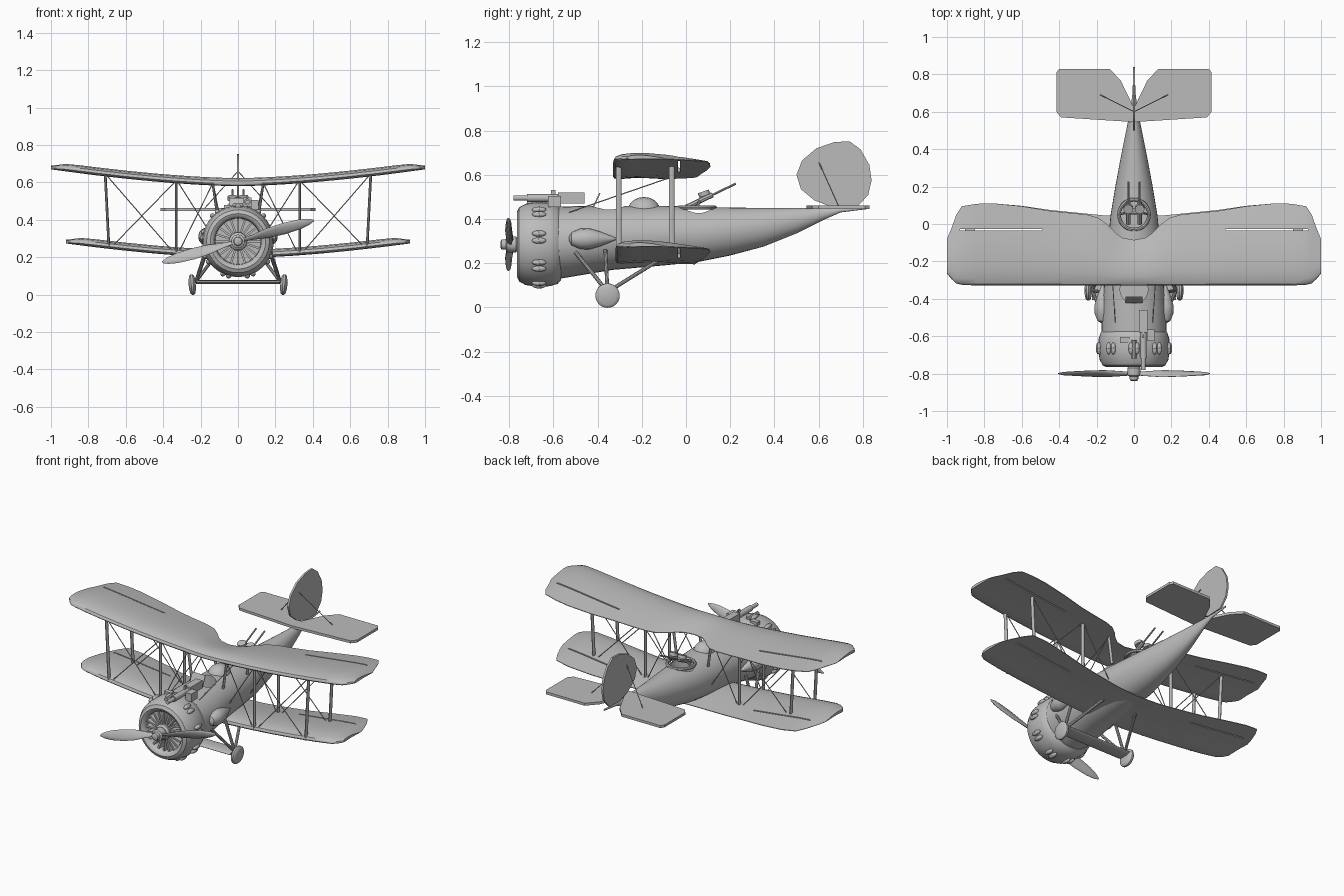
import bpy, bmesh, math
from mathutils import Vector, Matrix

cube = bpy.data.objects.get("Cube")
if cube:
    bpy.data.objects.remove(cube, do_unlink=True)

grey = bpy.data.materials.new("plain_grey")
grey.use_nodes = True
grey.diffuse_color = (0.5, 0.5, 0.5, 1)
grey.node_tree.nodes["Principled BSDF"].inputs["Base Color"].default_value = (0.5, 0.5, 0.5, 1)
parts = []


def finish(name, bm):
    bmesh.ops.recalc_face_normals(bm, faces=bm.faces)
    mesh = bpy.data.meshes.new(name)
    bm.to_mesh(mesh)
    bm.free()
    mesh.materials.append(grey)
    ob = bpy.data.objects.new(name, mesh)
    bpy.context.collection.objects.link(ob)
    parts.append(ob)
    return ob


def loft(name, rings):
    """Skin a list of equal point rings and cap both ends."""
    bm = bmesh.new()
    rows = [[bm.verts.new(p) for p in ring] for ring in rings]
    n = len(rows[0])
    for a, b in zip(rows, rows[1:]):
        for i in range(n):
            j = (i + 1) % n
            bm.faces.new((a[i], a[j], b[j], b[i]))
    bm.faces.new(rows[0])
    bm.faces.new(rows[-1])
    return finish(name, bm)


def lathe(name, profile, origin, direction, n=16, squash=(1, 1)):
    """Turn (distance, radius) pairs about a line; squash flattens the section."""
    z = Vector(direction).normalized()
    ref = Vector((1, 0, 0)) if abs(z.y) > 0.9 else Vector((0, 1, 0))
    x = ref.cross(z).normalized()
    y = z.cross(x)
    turn = [(math.cos(math.tau * i / n), math.sin(math.tau * i / n)) for i in range(n)]
    return loft(name, [[Vector(origin) + z * h + x * c * r * squash[0] + y * s * r * squash[1]
                        for c, s in turn] for h, r in profile])


def rod(name, a, b, r, n=8, squash=(1, 1)):
    d = Vector(b) - Vector(a)
    return lathe(name, [(0, r), (d.length, r)], a, d, n, squash)


def blob(name, centre, direction, length, r, n=12):
    steps = [math.pi * (i + 0.15) / 8.3 for i in range(9)]
    return lathe(name, [(-math.cos(t) * length / 2, math.sin(t) * r) for t in steps], centre, direction, n)


def box(name, centre, size, rot=None):
    bm = bmesh.new()
    m = Matrix.Translation(centre) @ (rot or Matrix()) @ Matrix.Diagonal((*size, 1))
    bmesh.ops.create_cube(bm, size=1, matrix=m)
    return finish(name, bm)


def cut(target, cutter):
    mod = target.modifiers.new("cut", "BOOLEAN")
    mod.object = cutter
    mod.solver = "EXACT"
    bpy.context.view_layer.objects.active = target
    bpy.ops.object.modifier_apply(modifier=mod.name)
    parts.remove(cutter)
    bpy.data.objects.remove(cutter, do_unlink=True)


def ring(name, centre, r, thick, rot=(0, 0, 0)):
    bpy.ops.mesh.primitive_torus_add(location=centre, rotation=rot, major_radius=r, minor_radius=thick,
                                     major_segments=28, minor_segments=8)
    ob = bpy.context.object
    ob.name = name
    ob.data.materials.append(grey)
    parts.append(ob)


# Fuselage: elliptical sections as (y, top, bottom, half width)
sections = [(-.6, .455, .125, .175), (-.45, .46, .15, .172), (-.33, .46, .17, .16), (-.1, .46, .19, .14),
            (.05, .455, .205, .125), (.2, .452, .235, .1), (.35, .45, .275, .072), (.5, .45, .335, .042),
            (.62, .45, .395, .018), (.7, .45, .43, .008), (.82, .455, .445, .004)]
fuselage = loft("fuselage", [[(w * math.cos(math.tau * i / 32), y,
                               (t + b) / 2 + (t - b) / 2 * math.sin(math.tau * i / 32)) for i in range(32)]
                             for y, t, b, w in sections])
cut(fuselage, lathe("pilot_opening", [(0, .075), (.3, .075)], (0, -.35, .36), (0, 0, 1), 24))
cut(fuselage, lathe("gunner_opening", [(0, .078), (.3, .078)], (0, .05, .34), (0, 0, 1), 24))
blob("headrest_fairing", (0, -.19, .435), (0, 1, 0), .15, .065, 20)
box("windscreen", (0, -.405, .485), (.09, .006, .07), Matrix.Rotation(-.45, 4, "X"))

# Cowling and engine
NOSE = .285
lathe("cowling", [(.06, .05), (.06, .122), (.02, .124), (.005, .135), (0, .148), (.01, .168), (.04, .184),
                  (.09, .191), (.15, .189), (.185, .178), (.2, .16)], (0, -.765, NOSE), (0, 1, 0), 40)
lathe("engine_hub", [(0, .035), (.01, .048), (.07, .05)], (0, -.765, NOSE), (0, 1, 0), 20)
for i in range(20):
    a = math.tau * i / 20
    box("engine_fin", (.084 * math.cos(a), -.725, NOSE + .084 * math.sin(a)), (.078, .04, .011),
        Matrix.Rotation(-a, 4, "Y"))
for i in range(9):
    for side in (-1, 1):
        a = math.radians(90 + 40 * i) + side * .085
        blob("cowl_bump", (.192 * math.cos(a), -.665, NOSE + .192 * math.sin(a)), (0, 1, 0), .065, .014, 10)

# Propeller: blade stations are (radius, half chord, pitch)
blade = [(.02, .012, .9), (.08, .018, .8), (.16, .031, .62), (.25, .034, .45), (.34, .028, .35),
         (.39, .018, .3), (.42, .005, .28)]
for side in (-1, 1):
    spin = Matrix.Translation((0, -.80, NOSE)) @ Matrix.Rotation(-.27 + (math.pi if side < 0 else 0), 4, "Y")
    rings = []
    for r, c, p in blade:
        pts = []
        for i in range(12):
            u, v = c * math.cos(math.tau * i / 12), min(.008, c * .5) * math.sin(math.tau * i / 12)
            pts.append(spin @ Vector((r, -u * math.sin(p) + v * math.cos(p), u * math.cos(p) + v * math.sin(p))))
        rings.append(pts)
    loft("propeller_blade", rings)
lathe("propeller_hub", [(0, .012), (.005, .022), (.025, .024), (.03, .036), (.07, .036), (.08, .025)],
      (0, -.84, NOSE), (0, 1, 0), 20)

# Wings: stations are (x, leading y, trailing y)
chord = [0, .02, .08, .2, .35, .55, .78, 1]
top = [.014, .027, .037, .043, .043, .035, .02, .004]
under = [.012, .004, 0, .002, .005, .006, .003, 0]


def wing(name, stations, base):
    full = [(-x, a, b) for x, a, b in reversed(stations) if x > 0] + stations
    rings = []
    for x, a, b in full:
        z = base + .09 * abs(x) ** 1.6
        thin = min(1, .45 + (stations[-1][0] - abs(x)) * 6)
        rings.append([(x, a + (b - a) * t, z + h * thin) for t, h in zip(chord, top)] +
                     [(x, a + (b - a) * t, z + h * thin) for t, h in reversed(list(zip(chord, under)))])
    return loft(name, rings)


upper = wing("upper_wing", [(0, -.33, -.085), (.06, -.33, -.074), (.1, -.33, -.047), (.14, -.33, -.005),
                            (.19, -.33, .033), (.25, -.33, .05), (.35, -.33, .06), (.45, -.33, .07),
                            (.6, -.33, .095), (.75, -.33, .11), (.84, -.329, .108), (.92, -.325, .095),
                            (.95, -.318, .05), (.975, -.295, -.02), (1, -.265, -.08)], .58)
lower = wing("lower_wing", [(0, -.32, .04), (.15, -.32, .045), (.3, -.32, .06), (.45, -.32, .075),
                            (.6, -.32, .097), (.75, -.32, .11), (.84, -.315, .1), (.87, -.31, .05),
                            (.9, -.29, -.02), (.92, -.26, -.08)], .195)
for side in (-1, 1):
    cut(upper, box("upper_aileron_gap", (side * .71, -.032, .65), (.44, .008, .3)))
    cut(lower, box("lower_aileron_gap", (side * .65, -.032, .26), (.4, .008, .3)))

# Tail surfaces
half = [(.39, .57), (.415, .6), (.415, .81), (.4, .83), (.13, .83), (.07, .765)]
tail = [(0, .545)] + half + [(0, .62)] + [(-x, y) for x, y in reversed(half)]
loft("tailplane", [[(x, y, z) for x, y in tail] for z in (.446, .462)])
fin = [(.67, .45), (.58, .485), (.52, .535), (.5, .6), (.525, .665), (.59, .72), (.67, .748), (.74, .752),
       (.79, .715), (.83, .645), (.84, .575), (.825, .51), (.775, .455)]
loft("rudder", [[(x, y, z) for y, z in fin] for x in (-.006, .006)])

# Struts, bracing wires, undercarriage and side pods, mirrored left and right
for s in (-1, 1):
    for y in (-.305, -.065):
        rod("outer_strut", (s * .69, y, .25), (s * .71, y, .645), .009, 10, (.8, 1.5))
        rod("inner_strut", (s * .33, y, .215), (s * .33, y, .61), .009, 10, (.8, 1.5))
        rod("cabane_strut", (s * .11, y, .42), (s * .135, y, .595), .008, 10, (.8, 1.4))
        for a, b in (((.34, .22), (.7, .635)), ((.68, .25), (.34, .6)),
                     ((.13, .3), (.32, .6)), ((.32, .22), (.14, .585))):
            rod("bracing_wire", (s * a[0], y, a[1]), (s * b[0], y, b[1]), .0028, 6)
    rod("drag_wire", (s * .1, -.53, .43), (s * .13, -.08, .585), .0025, 6)
    rod("tail_wire", (0, .6, .66), (s * .18, .69, .46), .0025, 6)
    for y, x, z in ((-.5, .16, .25), (-.365, .165, .26), (-.13, .12, .21)):
        rod("gear_strut", (s * x, y, z), (s * .225, -.355, .07), .009, 10)
    lathe("wheel", [(0, .018), (.003, .036), (.004, .04), (.006, .048), (.013, .055), (.024, .055),
                    (.031, .048), (.033, .04), (.034, .036), (.038, .018)],
          (s * .226, -.355, .055), (s, 0, -.08), 28)
    lathe("side_pod", [(0, .01), (.012, .03), (.05, .046), (.09, .048), (.14, .034), (.19, .014), (.215, .003)],
          (s * .165, -.53, .31), (0, 1, 0), 18)
rod("axle_fairing", (-.225, -.355, .067), (.225, -.355, .067), .05, 16, (.2, 1))

# Fixed forward gun with its feed boxes
rod("forward_gun_barrel", (.05, -.78, .495), (.05, -.54, .495), .012, 12)
rod("forward_gun_sleeve", (.05, -.72, .495), (.05, -.58, .495), .018, 12)
box("forward_gun_body", (.05, -.52, .495), (.045, .12, .05))
box("feed_box", (.09, -.595, .48), (.04, .06, .05))
rod("spare_barrel", (0, -.72, .475), (0, -.62, .475), .013, 10)
box("gun_sight", (.05, -.6, .522), (.008, .02, .02))
box("gun_mount", (-.05, -.62, .465), (.05, .03, .03))

# Rear gun ring with twin guns
ring("gun_ring", (0, .05, .452), .08, .01)
for s in (-1, 1):
    rod("rear_gun_barrel", (s * .03, .09, .495), (s * .03, .225, .56), .005, 8)
    rod("rear_gun_body", (s * .03, .0, .452), (s * .03, .12, .51), .012, 8)
    rod("ammo_drum", (s * .03, .085, .505), (s * .03, .078, .525), .026, 16)
rod("gun_pivot", (-.05, .06, .478), (.05, .06, .478), .008, 8)
for s in (-1, 1):
    rod("gun_bracket", (s * .05, .06, .478), (s * .078, .05, .452), .006, 8)

# Smooth curved parts while keeping hard edges
bpy.ops.object.select_all(action="DESELECT")
for ob in parts:
    ob.select_set(True)
bpy.context.view_layer.objects.active = fuselage
bpy.ops.object.shade_smooth_by_angle(angle=math.radians(35))
